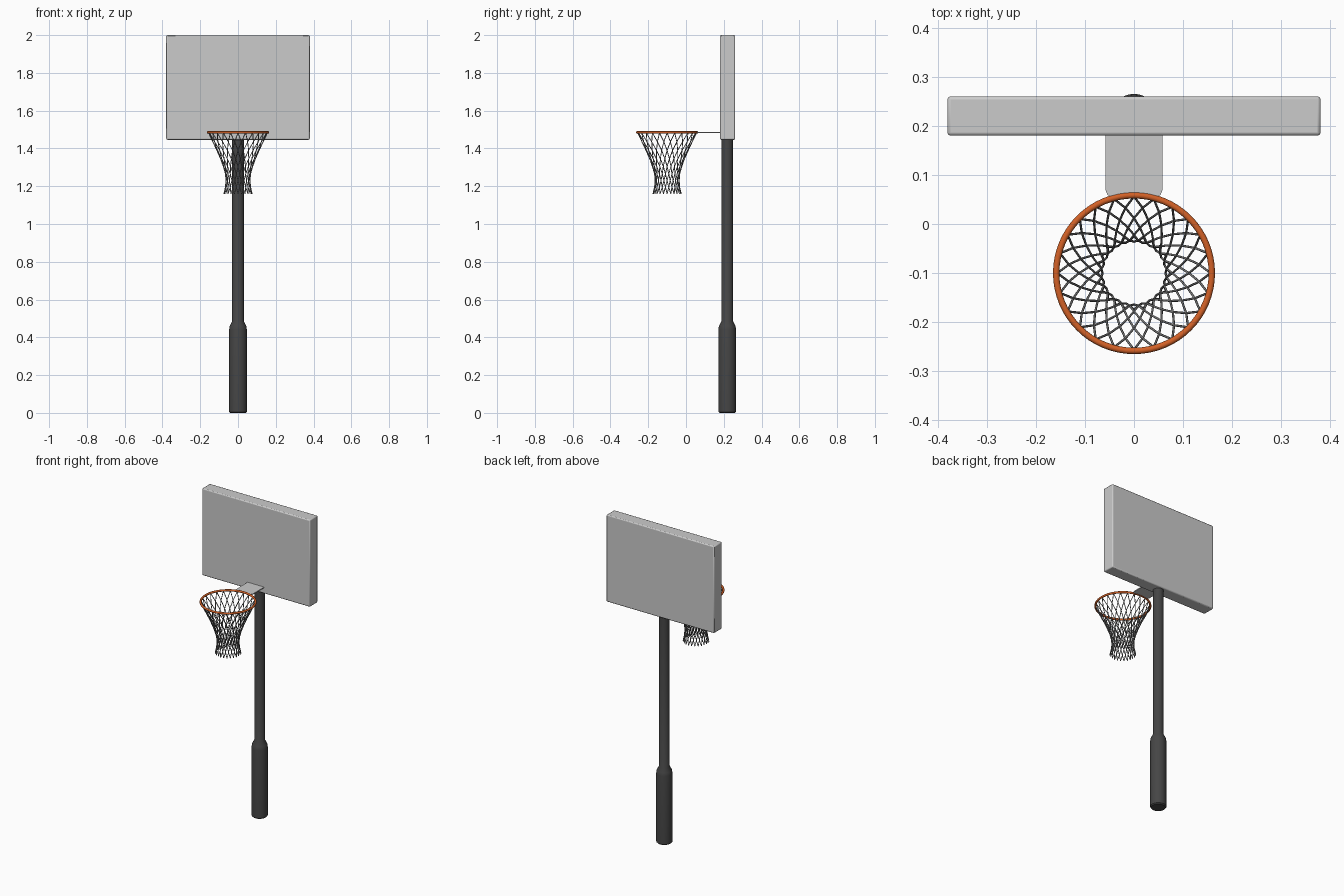
import bpy, bmesh
from math import sin, cos, pi

if "Cube" in bpy.data.objects:
    bpy.data.objects.remove(bpy.data.objects["Cube"])

HOOP_Y, HOOP_Z, POLE_Y = -0.10, 1.485, 0.218


def paint(obj, name, rgb):
    mat = bpy.data.materials.new(name)
    mat.diffuse_color = (*rgb, 1)
    mat.use_nodes = True
    mat.node_tree.nodes["Principled BSDF"].inputs["Base Color"].default_value = mat.diffuse_color
    obj.data.materials.append(mat)


def smooth(obj, angle=0.6):
    bpy.ops.object.select_all(action='DESELECT')
    obj.select_set(True)
    bpy.context.view_layer.objects.active = obj
    bpy.ops.object.shade_smooth_by_angle(angle=angle)


def box(name, loc, size, bevel, segments=2):
    bpy.ops.mesh.primitive_cube_add(size=1, location=loc)
    obj = bpy.context.object
    obj.name = name
    obj.scale = size
    bpy.ops.object.transform_apply(location=False, rotation=False, scale=True)
    mod = obj.modifiers.new("bevel", 'BEVEL')
    mod.width, mod.segments = bevel, segments
    return obj


# Backboard
board = box("backboard", (0, 0.22, 1.723), (0.76, 0.08, 0.554), 0.006)
smooth(board)

# Bracket plate between rim and board, with rounded front corners
bm = bmesh.new()
w, front, back, c = 0.058, 0.055, 0.20, 0.014
outline = [(-w, back), (-w, front + c), (-w + 0.004, front + 0.004), (-w + c, front),
           (w - c, front), (w - 0.004, front + 0.004), (w, front + c), (w, back)]
face = bm.faces.new([bm.verts.new((x, y, HOOP_Z - 0.003)) for x, y in outline])
ext = bmesh.ops.extrude_face_region(bm, geom=[face])
bmesh.ops.translate(bm, vec=(0, 0, 0.006),
                    verts=[g for g in ext["geom"] if isinstance(g, bmesh.types.BMVert)])
bmesh.ops.recalc_face_normals(bm, faces=bm.faces)
mesh = bpy.data.meshes.new("rim_bracket")
bm.to_mesh(mesh)
bm.free()
bpy.context.collection.objects.link(bpy.data.objects.new("rim_bracket", mesh))

# Pole: padded thick base tapering into a thin post
profile = [(0.041, 0), (0.047, 0.006), (0.047, 0.44), (0.044, 0.46), (0.031, 0.485), (0.031, 1.47)]
sides = 32
bm = bmesh.new()
rings = [[bm.verts.new((r * cos(2 * pi * i / sides), POLE_Y + r * sin(2 * pi * i / sides), z))
          for i in range(sides)] for r, z in profile]
for a, b in zip(rings, rings[1:]):
    for i in range(sides):
        j = (i + 1) % sides
        bm.faces.new((a[i], a[j], b[j], b[i]))
bm.faces.new(rings[0][::-1])
bm.faces.new(rings[-1])
mesh = bpy.data.meshes.new("pole")
bm.to_mesh(mesh)
bm.free()
pole = bpy.data.objects.new("pole", mesh)
bpy.context.collection.objects.link(pole)
smooth(pole)
paint(pole, "dark_metal", (0.06, 0.06, 0.06))

# Rim
bpy.ops.mesh.primitive_torus_add(location=(0, HOOP_Y, HOOP_Z), major_radius=0.1585,
                                 minor_radius=0.0065, major_segments=64, minor_segments=12)
rim = bpy.context.object
rim.name = "rim"
smooth(rim, pi)
paint(rim, "orange", (0.65, 0.12, 0.02))

# Net: strands zigzag around in both directions, crossing at every level
levels = [(0.156, 1.483), (0.134, 1.435), (0.112, 1.39), (0.093, 1.345), (0.078, 1.305),
          (0.067, 1.265), (0.064, 1.23), (0.067, 1.195), (0.075, 1.16)]
count = 24
curve = bpy.data.curves.new("net", 'CURVE')
curve.dimensions = '3D'
curve.bevel_depth = 0.0023
curve.bevel_resolution = 1
curve.use_fill_caps = True
for k in range(count):
    for side in (-1, 1):
        spline = curve.splines.new('POLY')
        spline.points.add(len(levels) - 1)
        for n, (r, z) in enumerate(levels):
            a = 2 * pi * (k + side * n / 2) / count
            spline.points[n].co = (r * cos(a), HOOP_Y + r * sin(a), z, 1)
net = bpy.data.objects.new("net", curve)
bpy.context.collection.objects.link(net)
bpy.ops.object.select_all(action='DESELECT')
net.select_set(True)
bpy.context.view_layer.objects.active = net
bpy.ops.object.convert(target='MESH')
net = bpy.context.object
net.name = "net"
paint(net, "net_grey", (0.2, 0.2, 0.2))
